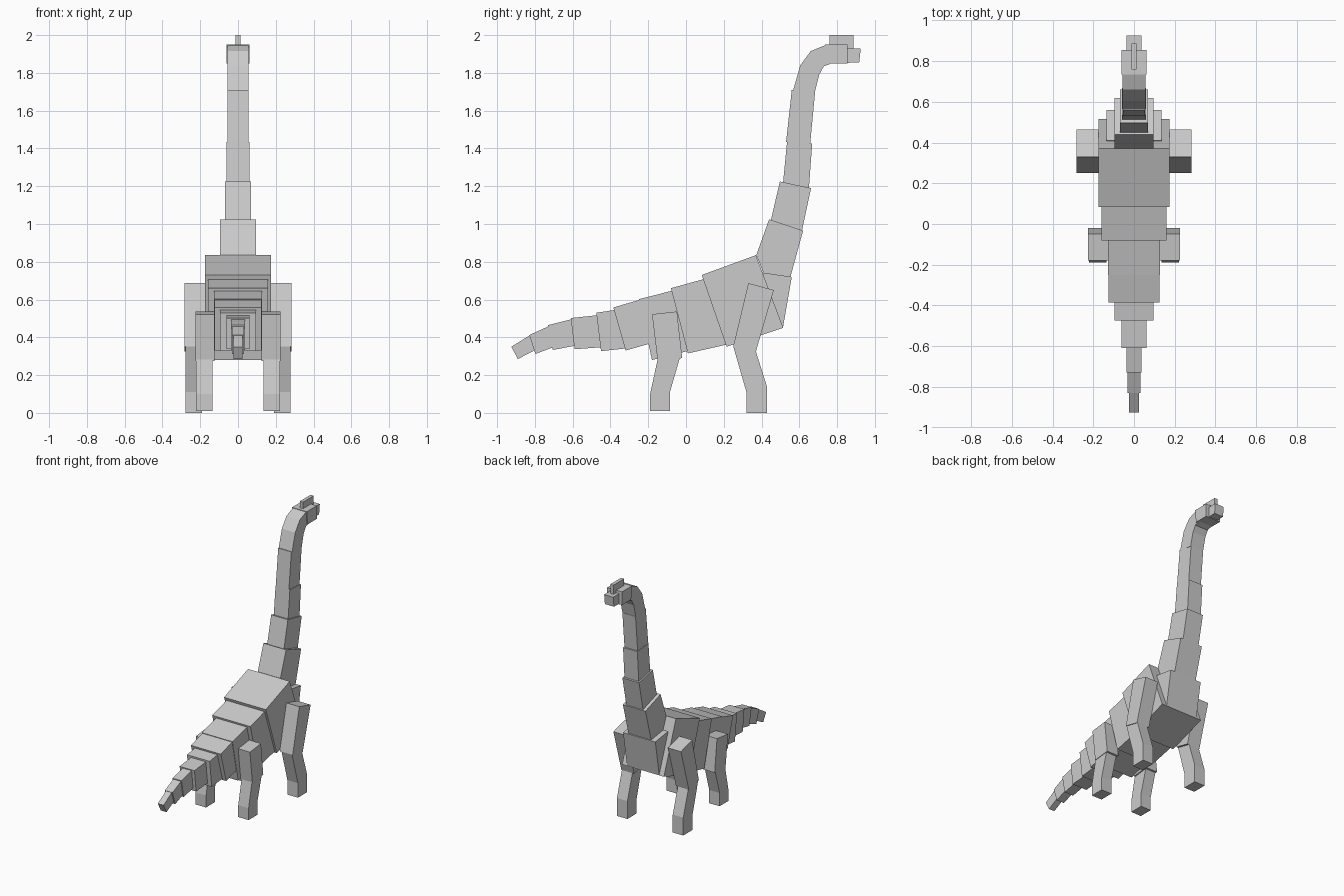
import bpy


def slab(name, profile, x0, x1):
    """Extrude a side profile of (y, z) points from x0 to x1."""
    n = len(profile)
    verts = [(x, y, z) for x in (x0, x1) for y, z in profile]
    faces = [tuple(range(n)), tuple(range(2 * n - 1, n - 1, -1))]
    faces += [(i, i + n, (i + 1) % n + n, (i + 1) % n) for i in range(n)]
    mesh = bpy.data.meshes.new(name)
    mesh.from_pydata(verts, [], faces)
    mesh.update()
    # consistent outward normals
    import bmesh
    bm = bmesh.new()
    bm.from_mesh(mesh)
    bmesh.ops.recalc_face_normals(bm, faces=bm.faces)
    bm.to_mesh(mesh)
    bm.free()
    obj = bpy.data.objects.new(name, mesh)
    bpy.context.collection.objects.link(obj)
    return obj


def centred(name, half, profile):
    return slab(name, profile, -half, half)


# Tail blocks, tip first
tail = [
    (0.024, [(-.925, .35), (-.82, .415), (-.785, .34), (-.89, .285)]),
    (0.032, [(-.83, .412), (-.72, .462), (-.69, .352), (-.797, .312)]),
    (0.038, [(-.73, .465), (-.60, .497), (-.575, .358), (-.705, .333)]),
    (0.062, [(-.61, .502), (-.46, .518), (-.44, .348), (-.59, .337)]),
    (0.095, [(-.475, .53), (-.37, .546), (-.31, .342), (-.45, .327)]),
    (0.125, [(-.385, .558), (-.24, .60), (-.17, .373), (-.32, .33)]),
]
for i, (half, prof) in enumerate(tail):
    centred(f"tail_{i + 1}", half, prof)

# Torso blocks
centred("hips", 0.128, [(-.25, .602), (-.06, .65), (.02, .33), (-.18, .28)])
centred("belly", 0.16, [(-.08, .66), (.10, .71), (.23, .365), (.01, .315)])
centred("torso", 0.175, [(.083, .73), (.37, .835), (.515, .45), (.215, .35)])
centred("chest", 0.135, [(.41, .742), (.56, .72), (.513, .45), (.36, .48)])

# Neck blocks, from the shoulders up
neck = [
    (0.095, [(.372, .835), (.44, 1.025), (.62, .965), (.553, .72), (.41, .742)]),
    (0.07, [(.447, 1.01), (.497, 1.225), (.662, 1.19), (.613, .96)]),
    (0.06, [(.513, 1.21), (.535, 1.435), (.668, 1.425), (.65, 1.18)]),
    (0.055, [(.53, 1.435), (.56, 1.71), (.683, 1.695), (.657, 1.42)]),
]
for i, (half, prof) in enumerate(neck):
    centred(f"neck_{i + 1}", half, prof)

# Curved upper neck
centred("neck_bend", 0.056, [
    (.565, 1.70), (.605, 1.84), (.66, 1.915), (.74, 1.948),
    (.77, 1.85), (.73, 1.835), (.705, 1.79), (.68, 1.69)])

# Head
centred("head", 0.062, [(.735, 1.95), (.855, 1.95), (.855, 1.85), (.745, 1.85)])
centred("snout", 0.038, [(.84, 1.93), (.925, 1.93), (.917, 1.855), (.84, 1.853)])
centred("crest", 0.013, [(.76, 2.0), (.887, 2.0), (.887, 1.92), (.76, 1.92)])

# Legs, one pair each
for side, s in (("left", -1), ("right", 1)):
    slab(f"front_thigh_{side}",
         [(.33, .687), (.465, .65), (.37, .325), (.25, .352)], s * .175, s * .283)
    slab(f"front_shin_{side}",
         [(.25, .352), (.37, .325), (.43, .135), (.43, 0), (.32, 0), (.32, .11)],
         s * .19, s * .278)
    slab(f"rear_thigh_{side}",
         [(-.18, .522), (-.048, .537), (-.02, .29), (-.15, .275)], s * .125, s * .226)
    slab(f"rear_shin_{side}",
         [(-.15, .285), (-.03, .30), (-.085, .11), (-.085, .01), (-.19, .01), (-.19, .10)],
         s * .135, s * .222)
